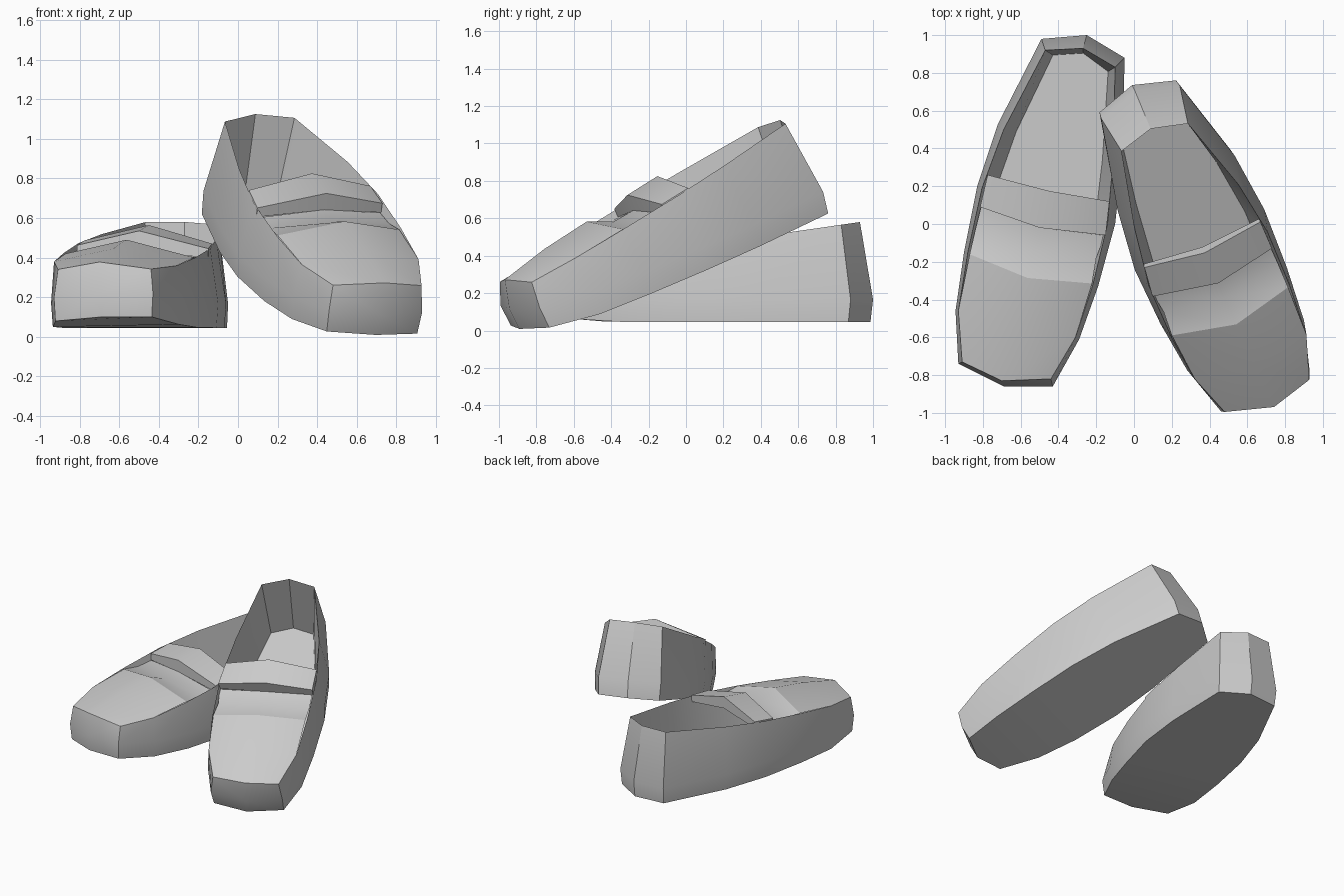
import bpy, bmesh, math
from mathutils import Matrix, Vector, Euler

if "Cube" in bpy.data.objects:
    bpy.data.objects.remove(bpy.data.objects["Cube"])

# Shoe plan, counted from the outer heel round the toe to the back of the heel
WIDE = [(-.49, .98), (-.72, .53), (-.83, .20), (-.90, -.15), (-.945, -.46), (-.93, -.74), (-.69, -.86),
        (-.43, -.86), (-.29, -.61), (-.19, -.33), (-.10, 0), (-.06, .35), (-.05, .88), (-.25, 1.0)]
RIM = [(-.47, .92), (-.69, .50), (-.805, .19), (-.88, -.15), (-.93, -.46), (-.91, -.73), (-.70, -.83),
       (-.44, -.82), (-.31, -.60), (-.22, -.33), (-.14, 0), (-.11, .35), (-.10, .83), (-.27, .93)]


def sole_z(y):
    return .045 + .055 * (max(0, -.3 - y) / .56) ** 2


def rim_z(i, y):
    return .34 + .1446 * (y + .73) + (.052 if i == 6 else .015 if i == 7 else 0)


def axis_x(y):
    return -.46 + .23 * (y - .07)


def make(name, verts, faces, matrix):
    bm = bmesh.new()
    vs = [bm.verts.new(v) for v in verts]
    for f in faces:
        bm.faces.new([vs[i] for i in f])
    bm.transform(matrix)
    bmesh.ops.recalc_face_normals(bm, faces=bm.faces)
    me = bpy.data.meshes.new(name)
    bm.to_mesh(me)
    bm.free()
    ob = bpy.data.objects.new(name, me)
    bpy.context.collection.objects.link(ob)
    return ob


def grid_faces(rows, cols, wrap=False):
    return [(r * cols + c, r * cols + (c + 1) % cols, (r + 1) * cols + (c + 1) % cols, (r + 1) * cols + c)
            for r in range(rows - 1) for c in range(cols if wrap else cols - 1)]


def cap(s):
    # strips across the shoe that close one ring
    faces = [(13, 0, 12), (5, 6, 7)] + [(i, i + 1, 11 - i, 12 - i) for i in range(5)]
    return [tuple(s + i for i in f) for f in faces]


def shoe(side, matrix):
    # body: sole, outer wall, rim, inner wall and insole
    bottom = [(axis_x(y) + (x - axis_x(y)) * .975, .07 + (y - .07) * .985, sole_z(y)) for x, y in WIDE]
    middle = [(x, y, sole_z(y) + .12) for x, y in WIDE]
    rim = [(x, y, rim_z(i, y)) for i, (x, y) in enumerate(RIM)]
    inner = [(axis_x(y) + (x - axis_x(y)) * .8, .07 + (y - .07) * .97, sole_z(y) + .06) for x, y in RIM]
    parts = [make(side + "_shoe_body", bottom + middle + rim + inner,
                  grid_faces(4, 14, True) + cap(0) + cap(42), matrix)]

    # toe cover, with the tongue sloping down behind its edge
    cover = [rim[5], rim[6], rim[7],
             rim[4], (-.63, -.56, .445), rim[8],
             (-.87, -.16, .42), (-.563, -.286, .49), (-.222, -.315, .40)]
    parts.append(make(side + "_toe_cover", cover, grid_faces(3, 3), matrix))
    tongue = cover[6:] + [(-.84, -.03, .40), (-.53, -.145, .432), (-.20, -.18, .385),
                          (-.81, .09, .41), (-.50, -.02, .446), (-.155, -.06, .392)]
    parts.append(make(side + "_tongue", tongue, grid_faces(3, 3), matrix))

    # strap: four-sided section lofted across three stations
    back = [(-.775, .26, .487), (-.45, .175, .564), (-.13, .12, .47)]
    front = [(-.815, .09, .462), (-.50, -.02, .535), (-.15, -.06, .445)]
    strap = []
    for b, f, d in zip(back, front, (.05, .09, .05)):
        drop = Vector((0, 0, d))
        strap += [Vector(b), Vector(f), Vector(f) - drop, Vector(b) - drop]
    parts.append(make(side + "_strap", strap,
                      grid_faces(3, 4, True) + [(0, 1, 2, 3), (8, 9, 10, 11)], matrix))
    return parts


# One shoe flat, its mirrored mate leaning with the heel up
lean = Matrix.Translation((-.116, -.203, .269)) @ Euler(
    (math.radians(21.2), math.radians(4.0), math.radians(10.6))).to_matrix().to_4x4()
objs = shoe("flat", Matrix.Identity(4)) + shoe("leaning", lean @ Matrix.Diagonal((-1, 1, 1, 1)))

bpy.ops.object.select_all(action='DESELECT')
for ob in objs:
    ob.select_set(True)
bpy.context.view_layer.objects.active = objs[0]
bpy.ops.object.shade_smooth_by_angle(angle=math.radians(30))
